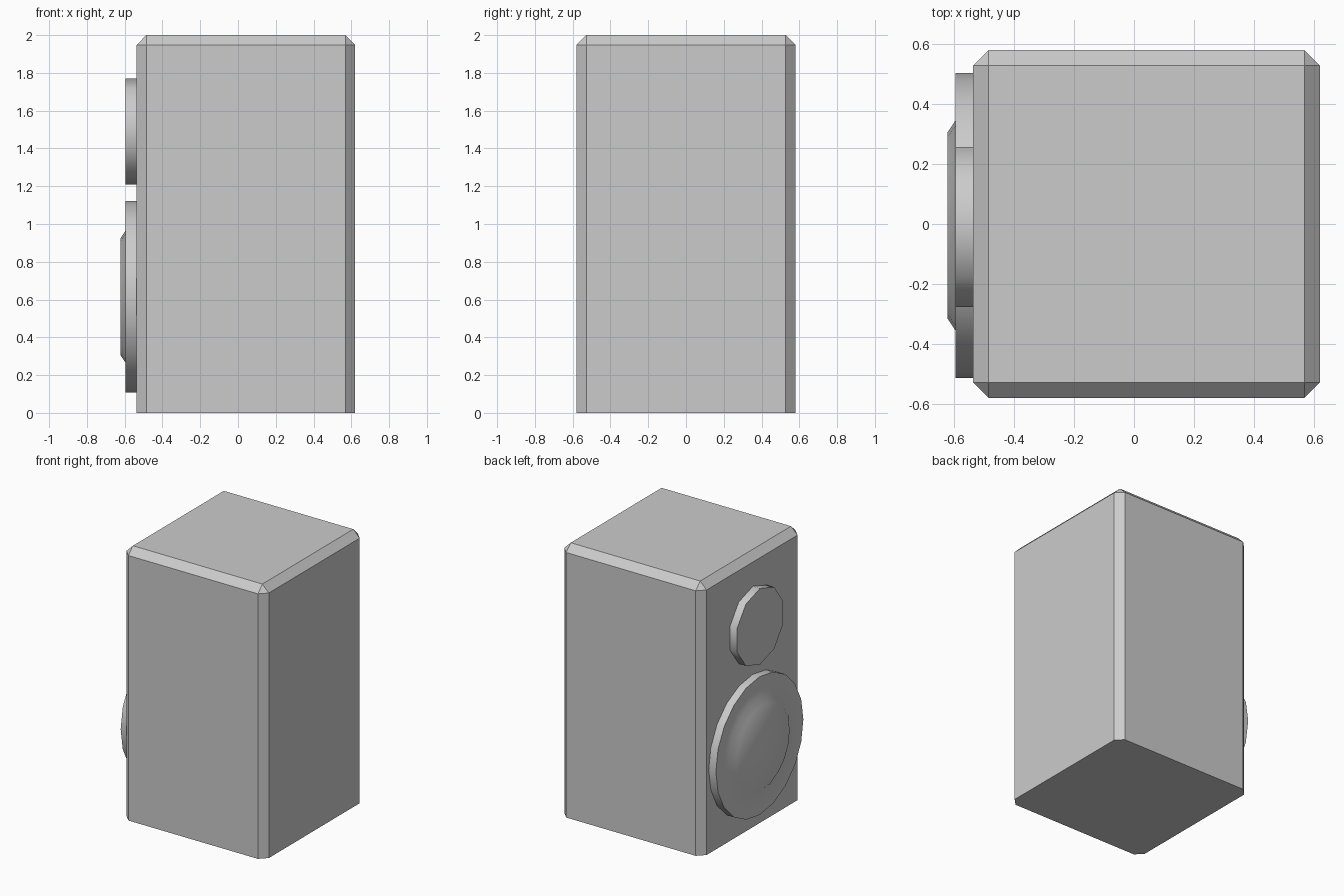
import bpy, bmesh
from math import cos, sin, tau, pi, radians

if "Cube" in bpy.data.objects:
    bpy.data.objects.remove(bpy.data.objects["Cube"])

FRONT_X = -0.537   # baffle plane; the drivers face -x


def finish(bm, name):
    bmesh.ops.recalc_face_normals(bm, faces=bm.faces)
    mesh = bpy.data.meshes.new(name)
    bm.to_mesh(mesh)
    bm.free()
    obj = bpy.data.objects.new(name, mesh)
    bpy.context.collection.objects.link(obj)
    return obj


def driver(name, y, z, sides, profile):
    """Revolve (radius, x) pairs about an axis along x; radius 0 closes the end."""
    bm = bmesh.new()
    rings = []
    for r, x in profile:
        if r == 0:
            rings.append([bm.verts.new((x, y, z))] * sides)
        else:
            angles = [pi / 2 + tau * i / sides for i in range(sides)]
            rings.append([bm.verts.new((x, y + r * cos(a), z + r * sin(a))) for a in angles])
    bm.faces.new(rings[0])
    for a, b in zip(rings, rings[1:]):
        for i in range(sides):
            j = (i + 1) % sides
            quad = [a[i], a[j], b[j], b[i]]
            bm.faces.new(list(dict.fromkeys(quad)))
    obj = finish(bm, name)
    bpy.ops.object.select_all(action='DESELECT')
    obj.select_set(True)
    bpy.context.view_layer.objects.active = obj
    bpy.ops.object.shade_smooth_by_angle(angle=radians(40))
    return obj


# Cabinet: box chamfered everywhere except around the base
bm = bmesh.new()
bmesh.ops.create_cube(bm, size=1)
for v in bm.verts:
    v.co.x = 0.62 if v.co.x > 0 else FRONT_X
    v.co.y *= 1.16
    v.co.z = 2.0 if v.co.z > 0 else 0.0
edges = [e for e in bm.edges if max(v.co.z for v in e.verts) > 1]
bmesh.ops.bevel(bm, geom=edges, offset=0.052, offset_type='OFFSET',
                segments=1, profile=0.5, affect='EDGES')
finish(bm, "cabinet")

# Woofer: rim, slightly sunken surround and raised cone cap
driver("woofer", -0.005, 0.615, 20,
       [(0.508, FRONT_X + 0.01), (0.508, -0.595), (0.36, -0.588),
        (0.31, -0.622), (0, -0.622)])

# Tweeter: ten-sided disc with a shallow dimple
driver("tweeter", -0.01, 1.49, 10,
       [(0.28, FRONT_X + 0.01), (0.28, -0.595), (0.12, -0.593), (0, -0.585)])
